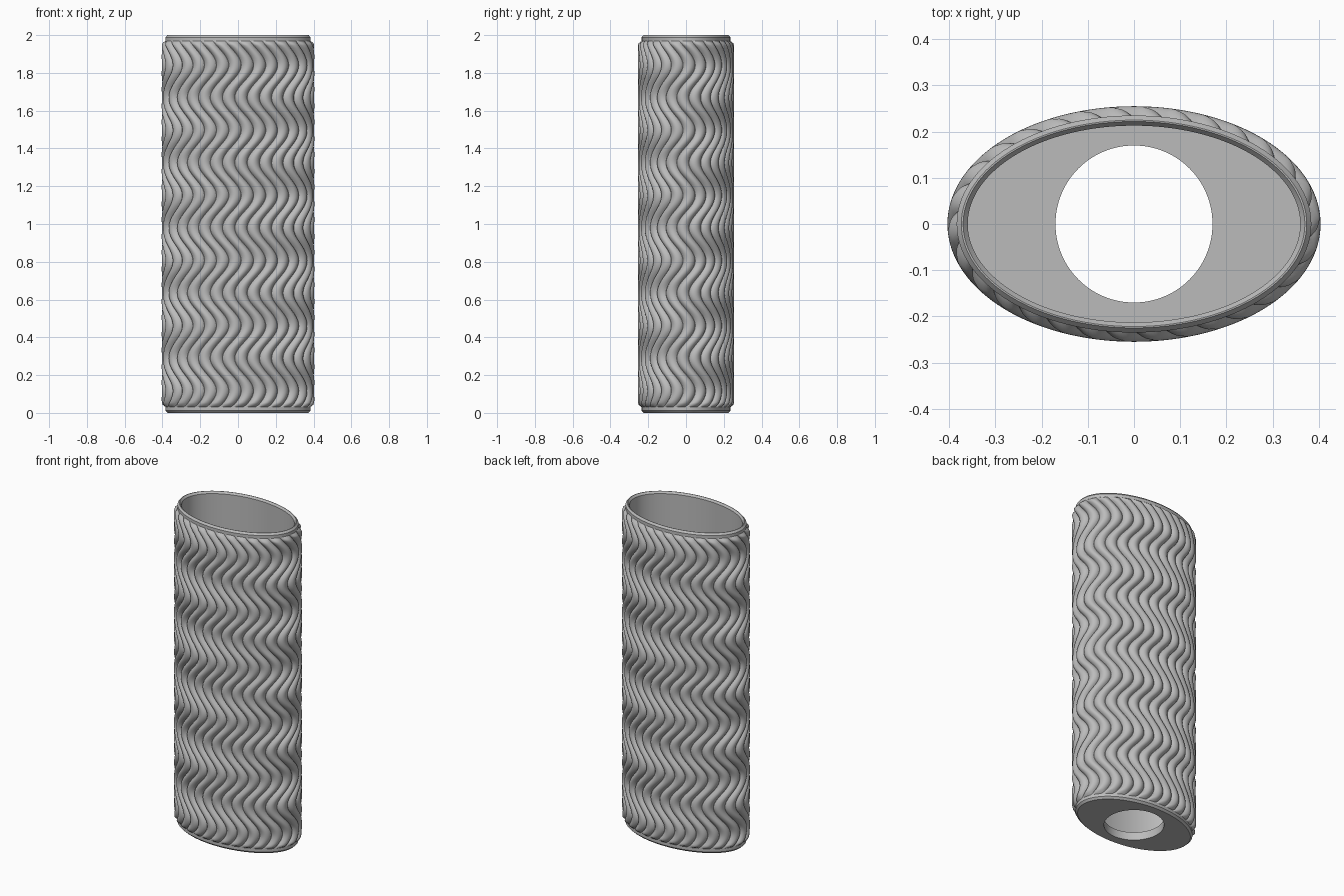
import bpy, bmesh, math

RIDGES, PER_RIDGE, ROWS = 30, 10, 150
RX, RY, DEPTH = 0.384, 0.235, 0.021      # core ellipse and ridge depth
PERIOD, AMP = 0.345, 0.05                # wave along the height
Z0, Z1 = 0.03, 1.97

if "Cube" in bpy.data.objects:
    bpy.data.objects.remove(bpy.data.objects["Cube"], do_unlink=True)

grey = bpy.data.materials.new("warm_grey")
grey.use_nodes = True
grey.diffuse_color = (0.5, 0.5, 0.5, 1)
grey.node_tree.nodes["Principled BSDF"].inputs["Base Color"].default_value = (0.5, 0.5, 0.5, 1)

# Table of arc length round the ellipse, so ridges are evenly spaced
STEPS = 1440
arc = [0.0]
for i in range(STEPS):
    t = (i + 0.5) * math.tau / STEPS
    arc.append(arc[-1] + math.hypot(RX * math.sin(t), RY * math.cos(t)) * math.tau / STEPS)
PERIMETER = arc[-1]


def angle_at(s):
    """Ellipse parameter at a distance along the perimeter."""
    s %= PERIMETER
    lo, hi = 0, STEPS
    while hi - lo > 1:
        mid = (lo + hi) // 2
        lo, hi = (mid, hi) if arc[mid] <= s else (lo, mid)
    return (lo + (s - arc[lo]) / (arc[hi] - arc[lo])) * math.tau / STEPS


def ring(bm, z, points):
    return [bm.verts.new((x, y, z)) for x, y in points]


def bridge(bm, a, b):
    n = len(a)
    for i in range(n):
        j = (i + 1) % n
        bm.faces.new((a[i], a[j], b[j], b[i]))


def ellipse(rx, ry, n):
    return [(rx * math.cos(i * math.tau / n), ry * math.sin(i * math.tau / n)) for i in range(n)]


def finish(bm, name, sharp):
    bmesh.ops.recalc_face_normals(bm, faces=bm.faces)
    mesh = bpy.data.meshes.new(name)
    bm.to_mesh(mesh)
    bm.free()
    obj = bpy.data.objects.new(name, mesh)
    bpy.context.collection.objects.link(obj)
    mesh.materials.append(grey)
    bpy.ops.object.select_all(action="DESELECT")
    obj.select_set(True)
    bpy.context.view_layer.objects.active = obj
    bpy.ops.object.shade_smooth_by_angle(angle=math.radians(sharp))


# Wavy ridged sleeve: the columns of the grid follow the ridges
bm = bmesh.new()
count = RIDGES * PER_RIDGE
previous = None
for r in range(ROWS + 1):
    z = Z0 + (Z1 - Z0) * r / ROWS
    shift = AMP * math.sin(math.tau * (z - Z0) / PERIOD)
    end = min(z - Z0, Z1 - z) / 0.03
    fade = math.sqrt(max(0, 1 - (1 - min(1, end)) ** 2))
    points = []
    for c in range(count):
        t = angle_at(c * PERIMETER / count + shift)
        phase = (c % PER_RIDGE) / PER_RIDGE
        lift = DEPTH * fade * abs(math.sin(math.pi * phase)) ** 0.7 - 0.001
        nx, ny = math.cos(t) / RX, math.sin(t) / RY
        k = lift / math.hypot(nx, ny)
        points.append((RX * math.cos(t) + nx * k, RY * math.sin(t) + ny * k))
    row = ring(bm, z, points)
    if previous:
        bridge(bm, previous, row)
    previous = row
finish(bm, "ridged_sleeve", 50)

# Inner cup: chamfered rims, hollow inside, floor with a round hole
N = 128
profile = [(0.17, 0.17, 0.05), (0.17, 0.17, 0), (RX - 0.012, RY - 0.012, 0),
           (RX, RY, 0.012), (RX, RY, 1.988), (RX - 0.01, RY - 0.01, 2),
           (0.37, 0.222, 2), (0.36, 0.213, 1.988), (0.36, 0.213, 0.05)]
bm = bmesh.new()
rings = [ring(bm, z, ellipse(rx, ry, N)) for rx, ry, z in profile]
for a, b in zip(rings, rings[1:] + rings[:1]):
    bridge(bm, a, b)
finish(bm, "cup_body", 30)
